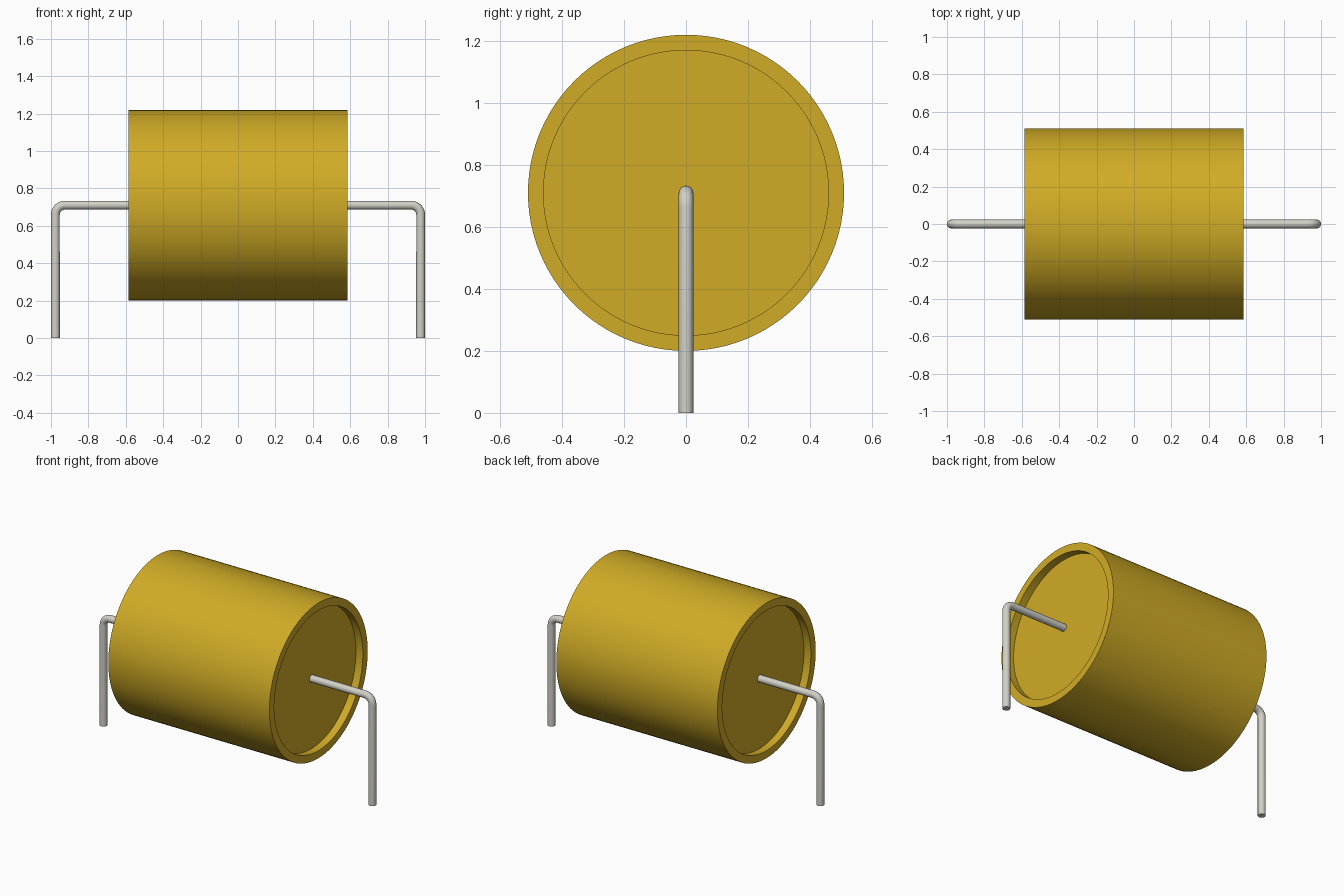
import bpy, bmesh
from math import sin, cos, pi, radians

AXIS_Z = 0.71       # height of the body axis
HALF = 0.585        # half length of the body
R_BODY, R_RECESS, DEPTH = 0.51, 0.46, 0.05
R_WIRE, BEND, WIRE_X = 0.0235, 0.05, 0.9765

cube = bpy.data.objects.get("Cube")
if cube:
    bpy.data.objects.remove(cube, do_unlink=True)


def material(name, rgb):
    mat = bpy.data.materials.new(name)
    mat.use_nodes = True
    color = (*rgb, 1.0)
    mat.diffuse_color = color
    mat.node_tree.nodes["Principled BSDF"].inputs["Base Color"].default_value = color
    return mat


def activate(obj):
    bpy.ops.object.select_all(action="DESELECT")
    obj.select_set(True)
    bpy.context.view_layer.objects.active = obj


def make_body(mat):
    # Half profile turned around the x axis, with a shallow recess at each end
    floor = HALF - DEPTH
    profile = [(-floor, 0), (-floor, R_RECESS), (-HALF, R_RECESS), (-HALF, R_BODY),
               (HALF, R_BODY), (HALF, R_RECESS), (floor, R_RECESS), (floor, 0)]
    bm = bmesh.new()
    verts = [bm.verts.new((x, 0, r)) for x, r in profile]
    edges = [bm.edges.new(pair) for pair in zip(verts, verts[1:])]
    bmesh.ops.spin(bm, geom=verts + edges, cent=(0, 0, 0), axis=(1, 0, 0),
                   angle=2 * pi, steps=96)
    bmesh.ops.remove_doubles(bm, verts=bm.verts, dist=1e-5)
    bmesh.ops.recalc_face_normals(bm, faces=bm.faces)
    mesh = bpy.data.meshes.new("body")
    bm.to_mesh(mesh)
    bm.free()
    obj = bpy.data.objects.new("body", mesh)
    obj.location.z = AXIS_Z
    bpy.context.collection.objects.link(obj)
    mesh.materials.append(mat)
    activate(obj)
    bpy.ops.object.shade_smooth_by_angle(angle=radians(30))


def make_lead(name, side, mat):
    # Round wire: straight out of the recess, a rounded bend, then down
    arc = [(WIRE_X - BEND + BEND * sin(t), AXIS_Z - BEND + BEND * cos(t))
           for t in (i * pi / 16 for i in range(9))]
    path = [(HALF - DEPTH - 0.02, AXIS_Z), *arc, (WIRE_X, 0)]
    curve = bpy.data.curves.new(name, "CURVE")
    curve.dimensions = "3D"
    curve.bevel_depth = R_WIRE
    curve.bevel_resolution = 6
    curve.use_fill_caps = True
    spline = curve.splines.new("POLY")
    spline.points.add(len(path) - 1)
    for point, (x, z) in zip(spline.points, path):
        point.co = (side * x, 0, z, 1)
    curve.materials.append(mat)
    obj = bpy.data.objects.new(name, curve)
    bpy.context.collection.objects.link(obj)
    activate(obj)
    bpy.ops.object.convert(target="MESH")
    obj = bpy.context.object
    # Weld the end caps and make every face point outward
    bm = bmesh.new()
    bm.from_mesh(obj.data)
    bmesh.ops.remove_doubles(bm, verts=bm.verts, dist=1e-5)
    bmesh.ops.recalc_face_normals(bm, faces=bm.faces)
    bm.to_mesh(obj.data)
    bm.free()
    bpy.ops.object.shade_smooth_by_angle(angle=radians(40))


gold = material("golden yellow", (0.63, 0.41, 0.019))
metal = material("tinned metal", (0.64, 0.635, 0.57))

make_body(gold)
make_lead("left_lead", 1, metal)
make_lead("right_lead", -1, metal)
